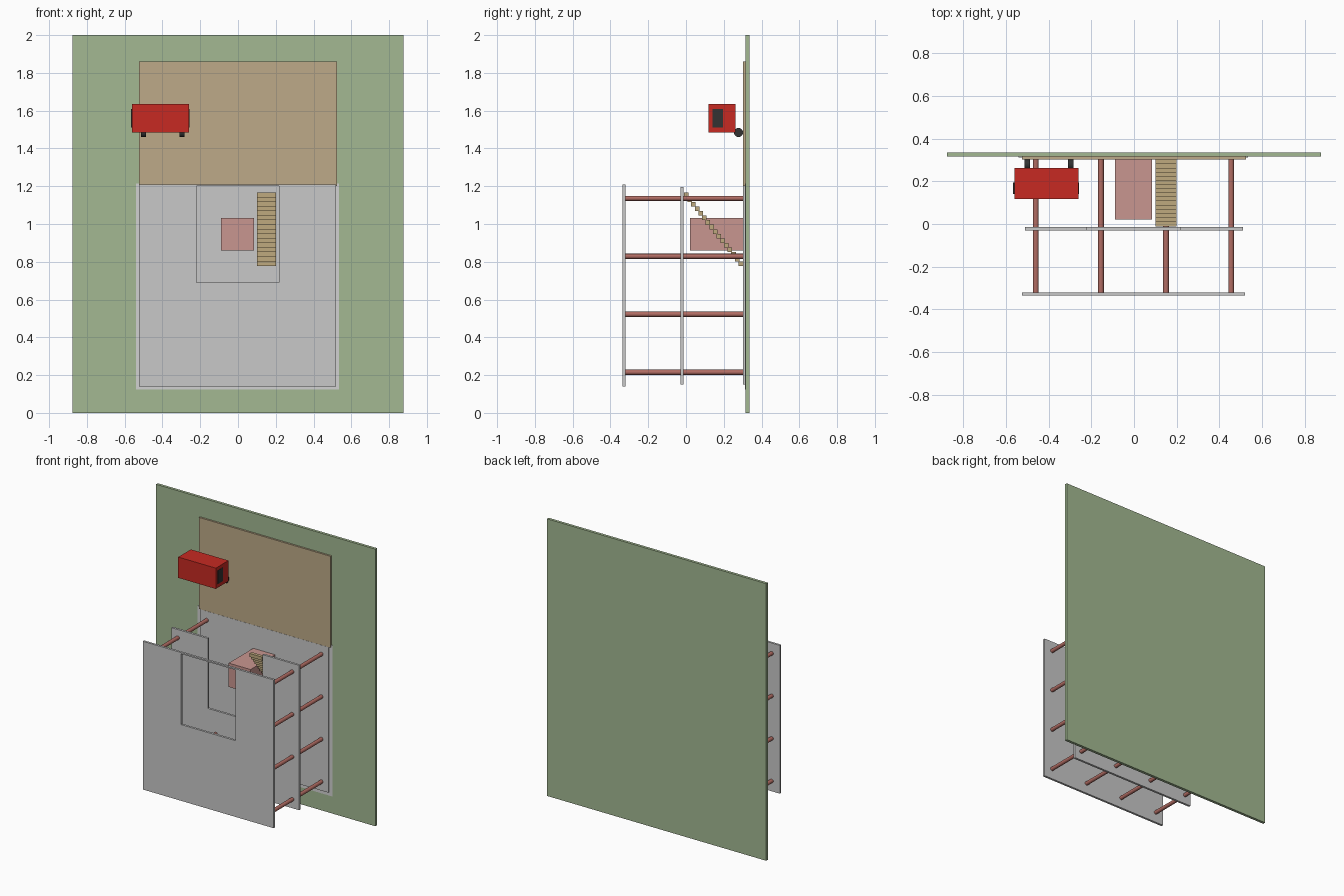
import bpy
import math

default = bpy.data.objects.get("Cube")
if default:
    bpy.data.objects.remove(default, do_unlink=True)


def material(name, r, g, b):
    m = bpy.data.materials.new(name)
    m.use_nodes = True
    m.diffuse_color = (r, g, b, 1)
    m.node_tree.nodes["Principled BSDF"].inputs["Base Color"].default_value = (r, g, b, 1)
    return m


GREEN = material("grass green", 0.366, 0.485, 0.287)
TAN = material("paving tan", 0.51, 0.40, 0.246)
GREY = material("concrete grey", 0.58, 0.58, 0.58)
PALE = material("pale grey", 0.64, 0.64, 0.64)
ROSE = material("column rose", 0.44, 0.15, 0.125)
PINK = material("lift pink", 0.584, 0.305, 0.279)
WOOD = material("stair tan", 0.52, 0.40, 0.21)
RED = material("vehicle red", 0.57, 0.023, 0.016)
DARK = material("dark rubber", 0.032, 0.032, 0.032)


def box(name, x, y, z, mat):
    """Box spanning the given (low, high) ranges."""
    spans = (x, y, z)
    bpy.ops.mesh.primitive_cube_add(size=1, location=[(a + b) / 2 for a, b in spans])
    ob = bpy.context.object
    ob.name = name
    ob.scale = [b - a for a, b in spans]
    bpy.ops.object.transform_apply(location=False, rotation=False, scale=True)
    if mat:
        ob.data.materials.append(mat)
    return ob


def rod(name, radius, length, centre, rotation, mat, sides=24):
    bpy.ops.mesh.primitive_cylinder_add(vertices=sides, radius=radius, depth=length,
                                        location=centre, rotation=rotation)
    ob = bpy.context.object
    ob.name = name
    ob.data.materials.append(mat)
    bpy.ops.object.shade_smooth_by_angle()
    return ob


# Site: ground sheet, paved court and the building's base
box("ground", (-0.875, 0.875), (0.316, 0.336), (0, 2), GREEN)
box("paved_court", (-0.525, 0.525), (0.303, 0.316), (1.2, 1.86), TAN)
box("base_margin", (-0.54, 0.535), (0.312, 0.316), (0.125, 1.215), PALE)
box("base_slab", (-0.51, 0.51), (0.302, 0.316), (0.15, 1.2), GREY)

# Upper slabs, both cut by one stairwell opening
slabs = [box("middle_slab", (-0.51, 0.51), (-0.03, -0.014), (0.15, 1.195), GREY),
         box("roof_slab", (-0.525, 0.52), (-0.336, -0.32), (0.14, 1.21), GREY)]
cutter = box("stairwell_cutter", (-0.22, 0.217), (-0.5, 0.2), (0.69, 1.2), None)
cutter.hide_render = True
for slab in slabs:
    cut = slab.modifiers.new("stairwell", "BOOLEAN")
    cut.operation = "DIFFERENCE"
    cut.solver = "EXACT"
    cut.object = cutter
    bpy.context.view_layer.objects.active = slab
    bpy.ops.object.modifier_apply(modifier=cut.name)
bpy.data.objects.remove(cutter, do_unlink=True)

# Column grid, left open inside the stairwell
for i in range(4):
    for j in range(4):
        if i in (1, 2) and j > 1:
            continue
        rod("column", 0.0135, 0.622, (-0.46 + 0.305 * i, -0.009, 0.215 + 0.307 * j),
            (math.pi / 2, 0, 0), ROSE)

# Lift core and staircase
box("lift_core", (-0.09, 0.085), (0.022, 0.302), (0.86, 1.032), PINK)
STEPS = 16
for s in range(STEPS):
    y = 0.302 - s * 0.0193
    z = 0.778 + s * 0.0242
    box("stair_step", (0.1, 0.2), (y - 0.024, y), (z, z + 0.0245), WOOD)

# Vehicle: body, windows at both ends, two wheels
box("vehicle_body", (-0.56, -0.26), (0.118, 0.262), (1.485, 1.635), RED)
box("vehicle_windows", (-0.566, -0.258), (0.14, 0.195), (1.512, 1.61), DARK)
for x in (-0.5, -0.296):
    rod("vehicle_wheel", 0.024, 0.027, (x, 0.278, 1.484), (0, math.pi / 2, 0), DARK)
